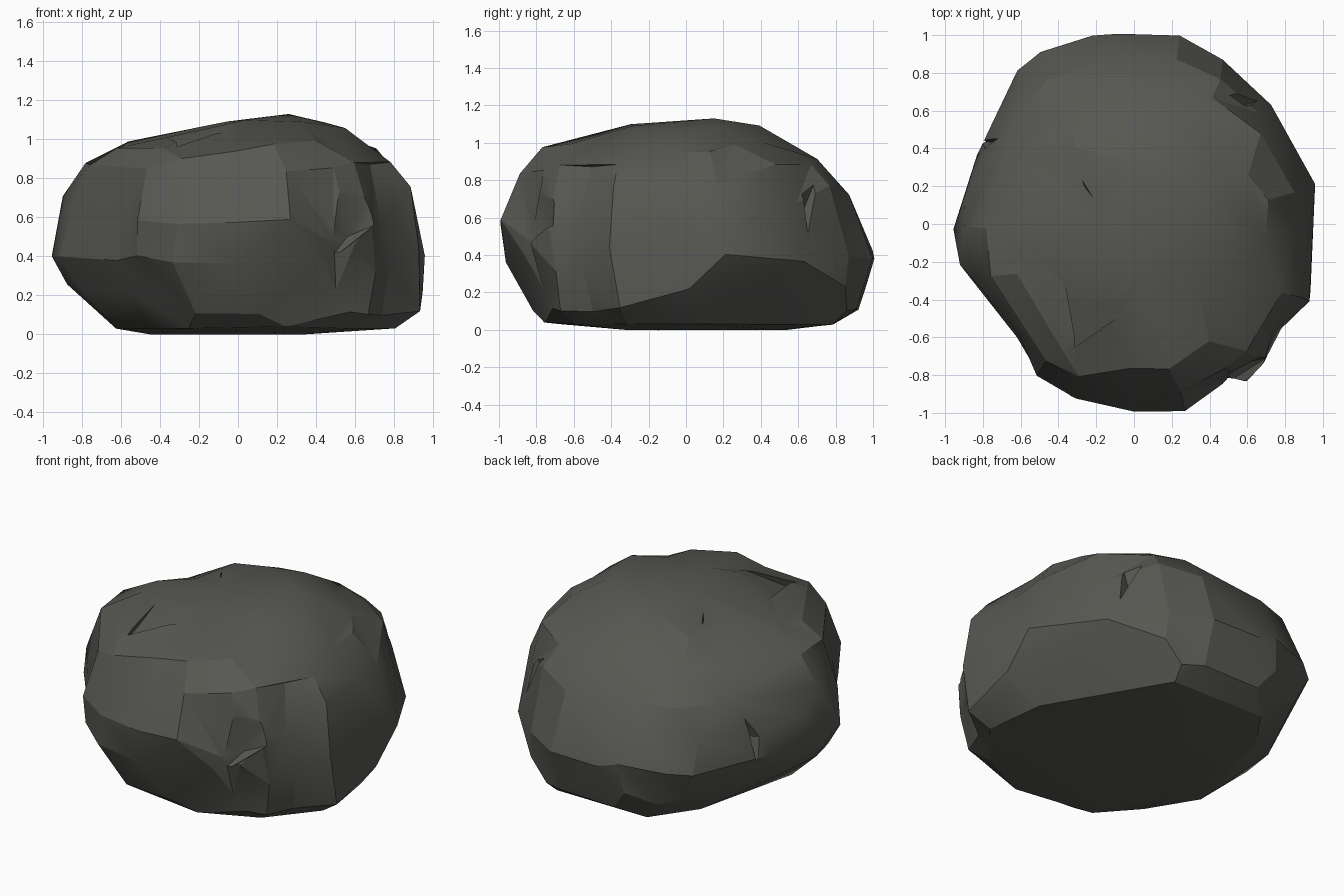
import bpy, bmesh, math, random
from mathutils import Vector

if "Cube" in bpy.data.objects:
    bpy.data.objects.remove(bpy.data.objects["Cube"])

random.seed(4)

# Plan outline of the boulder, counter-clockwise
OUTLINE = [(.95, .2), (.84, .46), (.7, .66), (.55, .8), (.47, .89), (.24, .99), (-.1, 1),
           (-.27, .98), (-.5, .9), (-.6, .82), (-.68, .7), (-.76, .51), (-.85, .33),
           (-.92, .14), (-.96, -.03), (-.93, -.19), (-.87, -.32), (-.64, -.58),
           (-.53, -.8), (-.32, -.93), (0, -.99), (.28, -1), (.5, -.84), (.58, -.82),
           (.7, -.74), (.76, -.58), (.94, -.41), (.95, -.1)]

# Height, then reach to the left, right, front and back
RINGS = [(0, .46, .42, .36, .6), (.03, .62, .75, .70, .83), (.11, .73, .88, .82, .93),
         (.24, .87, .95, .91, .98), (.40, .96, .95, .985, 1), (.58, .93, .92, 1, .94),
         (.74, .87, .87, .92, .86), (.86, .78, .77, .84, .73), (.94, .64, .68, .77, .61),
         (1.02, .39, .57, .57, .49), (1.09, .06, .43, .33, .38)]

# Broken faces: a point on each plane and its outward direction
BREAKS = [((.28, -.99, .6), (.083, -.311, -.132)),   # undercut front
          ((.95, .2, .34), (.29, .165, -.25)),       # undercut back right
          ((-.88, -.3, .34), (-.26, -.23, -.25))]    # undercut front left

stone = bpy.data.materials.new("dark_stone")
stone.diffuse_color = (.095, .095, .084, 1)
stone.use_nodes = True
stone.node_tree.nodes["Principled BSDF"].inputs["Base Color"].default_value = stone.diffuse_color


def make_object(name, bm):
    bmesh.ops.recalc_face_normals(bm, faces=bm.faces)
    mesh = bpy.data.meshes.new(name)
    bm.to_mesh(mesh)
    bm.free()
    mesh.materials.append(stone)
    obj = bpy.data.objects.new(name, mesh)
    bpy.context.collection.objects.link(obj)
    return obj


# Main body: outline lofted through the rings, slightly roughened
bm = bmesh.new()
loops = []
for i, (z, left, right, front, back) in enumerate(RINGS):
    loop = []
    for x, y in OUTLINE:
        px = x * (right / .95 if x > 0 else left / .96)
        py = y * (back if y > 0 else front)
        corner = abs(math.sin(2 * math.atan2(y, x)))
        k = 1 + random.uniform(-.02, .01) * (i > 0)
        if y < 0 and z < .25:       # broad foot at the front corners
            k += .12 * corner * (1 - z / .25)
        if z > .7:                  # square shoulders, worn at the back left
            k += (-.06 if x < 0 < y else .10) * corner * min(1, (z - .7) / .15)
        dz = random.uniform(-.02, .02) if 1 < i < 10 else 0
        loop.append(bm.verts.new((px * k, py * k, z + dz)))
    loops.append(loop)
n = len(OUTLINE)
for a, b in zip(loops, loops[1:]):
    for j in range(n):
        bm.faces.new((a[j], a[(j + 1) % n], b[(j + 1) % n], b[j]))
bm.faces.new(loops[0][::-1])
peak = bm.verts.new((.26, .15, 1.13))
for j in range(n):
    bm.faces.new((loops[-1][j], loops[-1][(j + 1) % n], peak))
bmesh.ops.triangulate(bm, faces=bm.faces)
for point, normal in BREAKS:
    bmesh.ops.bisect_plane(bm, geom=bm.verts[:] + bm.edges[:] + bm.faces[:],
                           plane_co=point, plane_no=Vector(normal).normalized(),
                           clear_outer=True)
    bmesh.ops.holes_fill(bm, edges=[e for e in bm.edges if e.is_boundary], sides=0)
bmesh.ops.remove_doubles(bm, verts=bm.verts, dist=.002)
bmesh.ops.triangulate(bm, faces=bm.faces)
boulder = make_object("boulder", bm)
bpy.context.view_layer.objects.active = boulder

# Irregular stone facets
facets = boulder.modifiers.new("facets", 'DECIMATE')
facets.ratio = .32
bpy.ops.object.modifier_apply(modifier=facets.name)

# Chips and cracks: wedge cutters, each the hull of a few points
CHIPS = {
    "front_chip": [(.5, -.80, .80), (.46, -.86, .37), (.56, -.74, .5), (.70, -.71, .56),
                   (.70, -.69, .75), (.6, -1.1, .8), (.55, -1.1, .42), (.78, -1.0, .7)],
    "left_chip": [(-.66, .42, .5), (-.82, .5, .85), (-.95, .46, .2), (-1.0, .36, .55), (-.95, .5, .6)],
    "back_right_chip": [(.56, .62, .62), (.46, .74, .92), (.85, .72, .28), (.82, .88, .75),
                        (.64, .62, .88)],
    "top_crack": [(-.36, .42, 1.08), (-.2, .2, 1.2), (-.12, 0, 1.11), (-.3, .2, 1.2), (-.26, .2, 1.02)],
    "top_front_chip": [(-.37, -.15, 1.07), (-.34, -.7, .88), (0, -.43, 1.08), (-.36, -.45, .95),
                       (-.2, -.45, 1.3)],
}
for name, points in CHIPS.items():
    bm = bmesh.new()
    for p in points:
        bm.verts.new(Vector(p))
    bmesh.ops.convex_hull(bm, input=bm.verts)
    cutter = make_object(name, bm)
    cutter.hide_render = True
    bpy.context.view_layer.objects.active = boulder
    cut = boulder.modifiers.new(name, 'BOOLEAN')
    cut.operation = 'DIFFERENCE'
    cut.object = cutter
    bpy.ops.object.modifier_apply(modifier=cut.name)
    bpy.data.objects.remove(cutter)

# Soft shading on the worn faces, crisp at the breaks
bpy.ops.object.select_all(action='DESELECT')
boulder.select_set(True)
bpy.context.view_layer.objects.active = boulder
bpy.ops.object.shade_smooth_by_angle(angle=.4)
